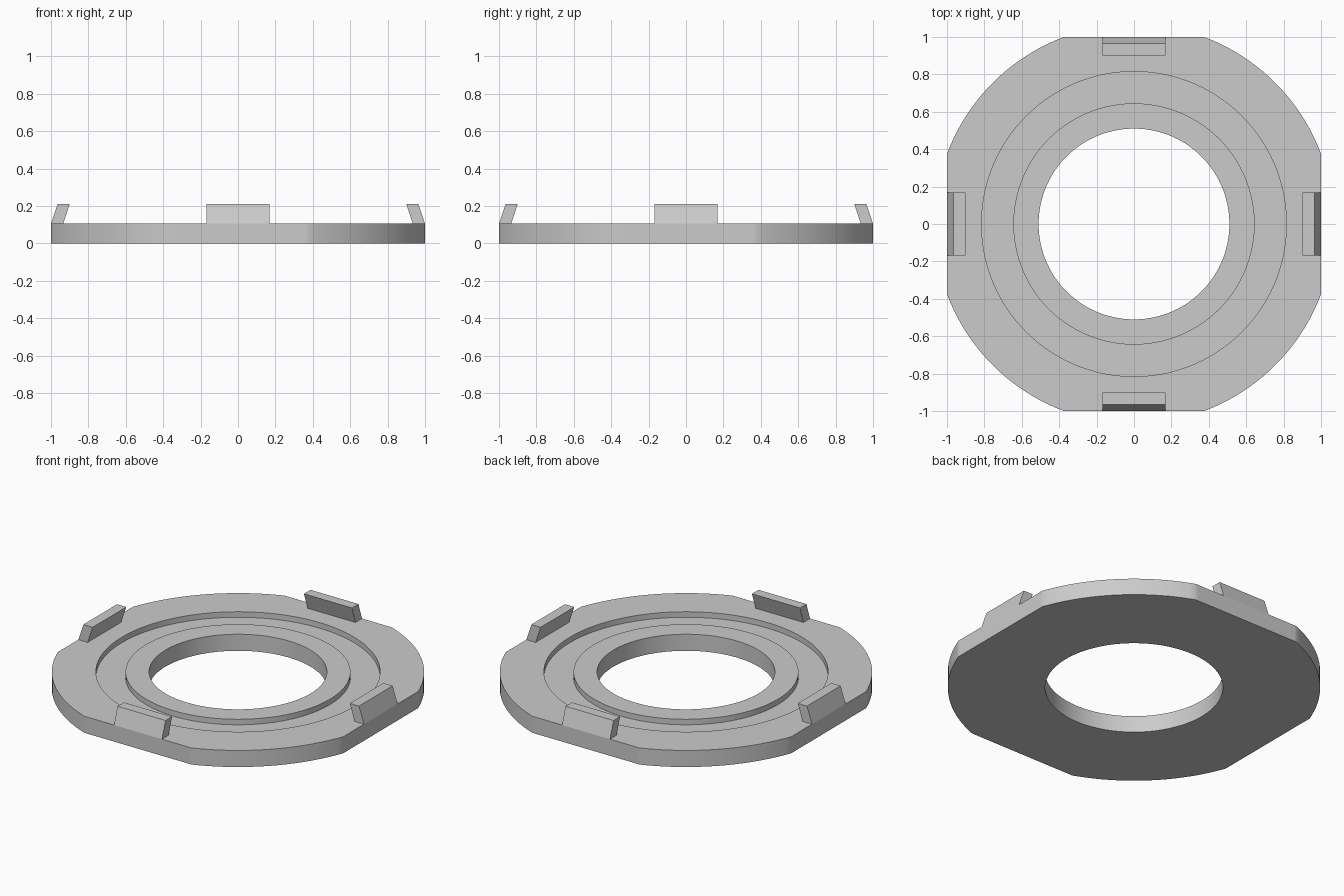
import bpy
import bmesh
import math
from mathutils import Matrix

cube = bpy.data.objects.get("Cube")
if cube:
    bpy.data.objects.remove(cube, do_unlink=True)

grey = bpy.data.materials.new("light grey")
grey.use_nodes = True
colour = (0.6, 0.6, 0.6, 1)
grey.diffuse_color = colour
grey.node_tree.nodes["Principled BSDF"].inputs["Base Color"].default_value = colour

HEIGHT = 0.105
FLOOR = 0.07
SEGMENTS = 144


def finish(name, bm):
    bmesh.ops.recalc_face_normals(bm, faces=bm.faces)
    mesh = bpy.data.meshes.new(name)
    bm.to_mesh(mesh)
    bm.free()
    mesh.materials.append(grey)
    obj = bpy.data.objects.new(name, mesh)
    bpy.context.collection.objects.link(obj)
    bpy.ops.object.select_all(action='DESELECT')
    obj.select_set(True)
    bpy.context.view_layer.objects.active = obj
    bpy.ops.object.shade_smooth_by_angle(angle=math.radians(30))
    return obj


# Ring plate: turned cross-section with a shallow annular groove
profile = [(0.51, 0), (1.068, 0), (1.068, HEIGHT), (0.815, HEIGHT),
           (0.815, FLOOR), (0.645, FLOOR), (0.645, HEIGHT), (0.51, HEIGHT)]
bm = bmesh.new()
verts = [bm.verts.new((r, 0, z)) for r, z in profile]
edges = [bm.edges.new((verts[i - 1], verts[i])) for i in range(len(verts))]
bmesh.ops.spin(bm, geom=verts + edges, cent=(0, 0, 0), axis=(0, 0, 1),
               angle=math.tau, steps=SEGMENTS, use_merge=False)
bmesh.ops.remove_doubles(bm, verts=bm.verts, dist=0.0001)

# Four flats trimmed off the round rim
for normal in [(1, 0, 0), (-1, 0, 0), (0, 1, 0), (0, -1, 0)]:
    cut = bmesh.ops.bisect_plane(
        bm, geom=bm.verts[:] + bm.edges[:] + bm.faces[:], dist=0.00001,
        plane_co=normal, plane_no=normal, clear_outer=True)
    rim = [e for e in cut["geom_cut"] if isinstance(e, bmesh.types.BMEdge)]
    bmesh.ops.holes_fill(bm, edges=rim, sides=0)
finish("ring_plate", bm)

# Inward-leaning tabs, one on each flat
section = [(1.0, HEIGHT), (0.965, 0.21), (0.90, 0.21), (0.935, HEIGHT)]
for i, side in enumerate(["left", "back", "right", "front"]):
    bm = bmesh.new()
    face = bm.faces.new([bm.verts.new((x, -0.168, z)) for x, z in section])
    ext = bmesh.ops.extrude_face_region(bm, geom=[face], use_keep_orig=True)
    moved = [v for v in ext["geom"] if isinstance(v, bmesh.types.BMVert)]
    bmesh.ops.translate(bm, verts=moved, vec=(0, 0.336, 0))
    bmesh.ops.rotate(bm, verts=bm.verts, cent=(0, 0, 0),
                     matrix=Matrix.Rotation(i * math.pi / 2, 3, 'Z'))
    finish(side + "_tab", bm)
